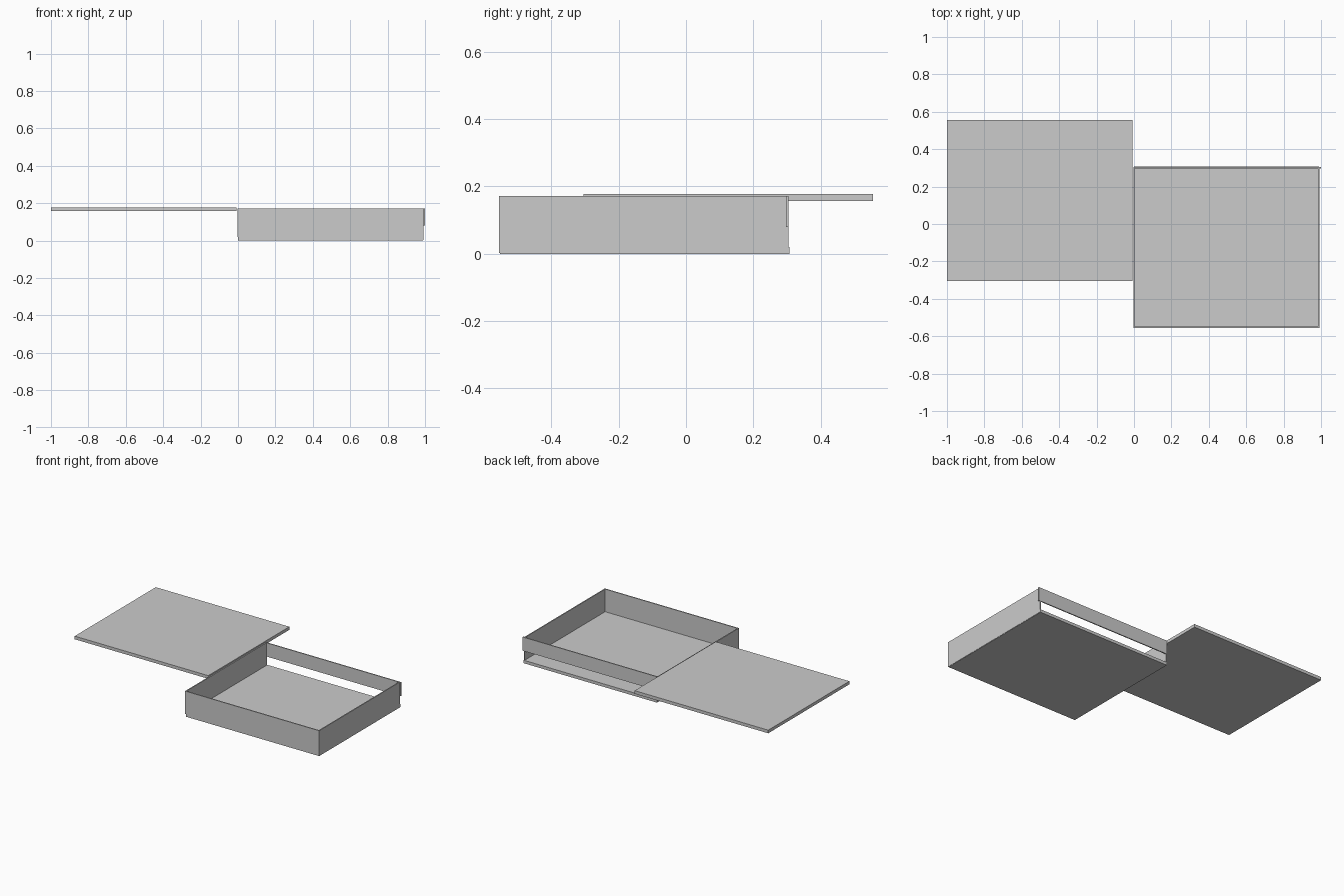
import bpy

cube = bpy.data.objects.get("Cube")
if cube:
    bpy.data.objects.remove(cube, do_unlink=True)

# Single plain grey
grey = bpy.data.materials.new("plain_grey")
grey.use_nodes = True
colour = (0.6, 0.6, 0.6, 1)
grey.diffuse_color = colour
grey.node_tree.nodes["Principled BSDF"].inputs["Base Color"].default_value = colour


def panel(name, x, y, z):
    """Flat board spanning the given (low, high) ranges."""
    spans = (x, y, z)
    bpy.ops.mesh.primitive_cube_add(size=1, location=[(a + b) / 2 for a, b in spans])
    obj = bpy.context.object
    obj.name = name
    obj.scale = [b - a for a, b in spans]
    bpy.ops.object.transform_apply(location=False, rotation=False, scale=True)
    obj.data.materials.append(grey)
    return obj


top = 0.172
floor_top = 0.02
thick = 0.007
left, right = -0.004, 0.992
front, back = -0.556, 0.304

# Open tray
panel("tray_floor", (0, right - 0.002), (front + 0.003, back + 0.003), (0, floor_top))
panel("front_wall", (left, right), (front, front + thick), (floor_top, top))
panel("inner_side_wall", (left, left + thick), (front, back), (floor_top, top))
panel("outer_side_wall", (right - thick, right), (front, back), (0.002, top))

# Short back wall that leaves a slot above the floor
panel("back_wall", (0, 1), (back - thick, back), (0.08, top))

# Separate lid lying beside the tray
panel("lid", (-1, -0.008), (-0.304, 0.556), (0.157, 0.178))
